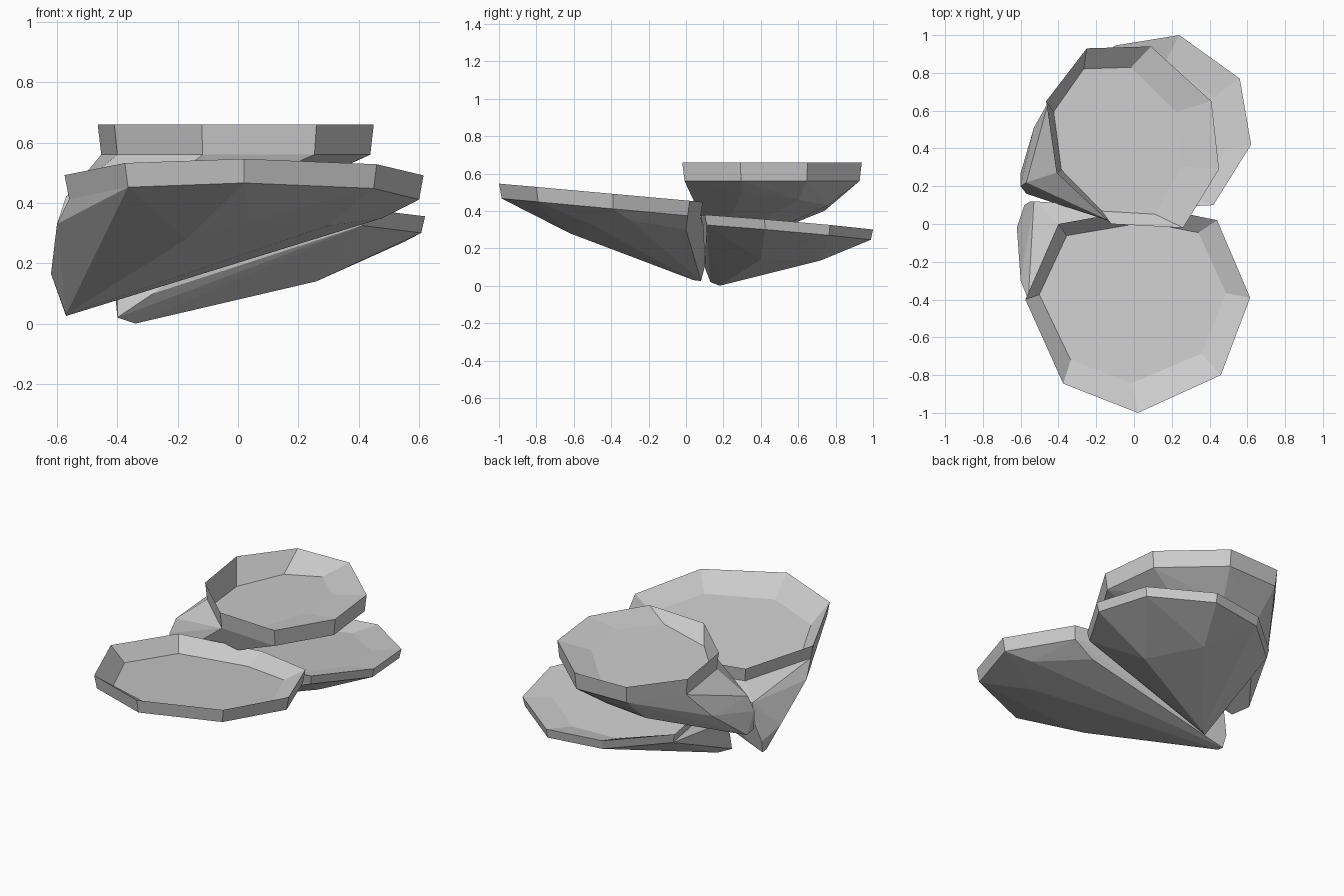
import bpy, bmesh

if "Cube" in bpy.data.objects:
    bpy.data.objects.remove(bpy.data.objects["Cube"])


def bracket_cap(name, rim, plane, thick, under, stem, floor_scale, floor_shift, floor_drop):
    """Dished eight-sided cap tapering underneath into a sideways stem."""
    a, b, c = plane
    height = lambda x, y: a + b * x + c * y
    n = len(rim)
    cx = sum(p[0] for p in rim) / n
    cy = sum(p[1] for p in rim) / n
    bm = bmesh.new()

    # Faceted underside and stem
    low = [bm.verts.new((cx + (x - cx) * .975, cy + (y - cy) * .975, height(x, y) - thick))
           for x, y in rim]
    for p in under + stem:
        bm.verts.new(p)
    hull = bmesh.ops.convex_hull(bm, input=bm.verts[:])
    loose = [v for v in hull["geom_interior"] if isinstance(v, bmesh.types.BMVert)
             and v not in low]
    bmesh.ops.delete(bm, geom=loose, context='VERTS')
    bm.normal_update()
    low_set = set(low)
    lids = [f for f in bm.faces if f.normal.z > .5 and all(v in low_set for v in f.verts)]
    bmesh.ops.delete(bm, geom=lids, context='FACES_ONLY')

    # Rim band, then the sunken sloping floor
    top = [bm.verts.new((x, y, height(x, y))) for x, y in rim]
    floor = []
    for x, y in rim:
        fx = cx + (x - cx) * floor_scale[0] + floor_shift[0]
        fy = cy + (y - cy) * floor_scale[1] + floor_shift[1]
        z = height(fx, fy) - floor_drop[0] + floor_drop[1] * fx
        floor.append(bm.verts.new((fx, fy, z)))
    for lower, upper in ((low, top), (top, floor)):
        for i in range(n):
            j = (i + 1) % n
            bm.faces.new((lower[i], lower[j], upper[j], upper[i]))
    bm.faces.new(floor)
    bmesh.ops.recalc_face_normals(bm, faces=bm.faces[:])

    mesh = bpy.data.meshes.new(name)
    bm.to_mesh(mesh)
    bm.free()
    bpy.context.collection.objects.link(bpy.data.objects.new(name, mesh))


# Upper cap
bracket_cap(
    "upper_cap",
    [(.26, -.02), (.45, .29), (.41, .65), (.09, .94), (-.25, .93), (-.465, .65), (-.41, .27), (-.12, .0)],
    (.66, 0, 0), .10,
    [(.3, .3, .50), (.22, .6, .46), (0, .76, .43), (-.25, .74, .40), (.12, .12, .48)],
    [(-.6, .27, .21), (-.57, .16, .2), (-.6, .2, .33), (-.57, .22, .42), (-.53, .51, .40), (-.52, .38, .27)],
    (.74, .81), (-.08, -.02), (.07, .19))

# Front cap
bracket_cap(
    "front_cap",
    [(.02, -1), (.46, -.8), (.615, -.39), (.44, .02), (.1, .09), (-.4, .0), (-.575, -.4), (-.375, -.845)],
    (.456, 0, -.09), .08,
    [(-.17, -.62, .28), (.04, -.7, .34), (.3, -.5, .325), (.48, -.3, .35), (.3, .0, .3), (-.6, -.3, .33)],
    [(-.57, .08, .025), (-.57, .04, .03), (-.62, -.02, .165), (-.58, .1, .1), (-.55, .12, .2), (-.53, .12, .33)],
    (.83, .78), (-.03, .03), (.08, .03))

# Back cap
bracket_cap(
    "back_cap",
    [(.24, 1), (.56, .77), (.62, .42), (.42, .1), (.0, .08), (-.36, .25), (-.4, .68), (-.1, .945)],
    (.382, .015, -.085), .055,
    [(.26, .4, .14), (.1, .72, .135), (.4, .6, .22), (-.15, .7, .17), (-.28, .1, .1)],
    [(-.34, .18, 0), (-.4, .13, .02), (-.4, .15, .12), (-.42, .33, .24)],
    (.8, .8), (-.05, -.05), (.04, .06))
